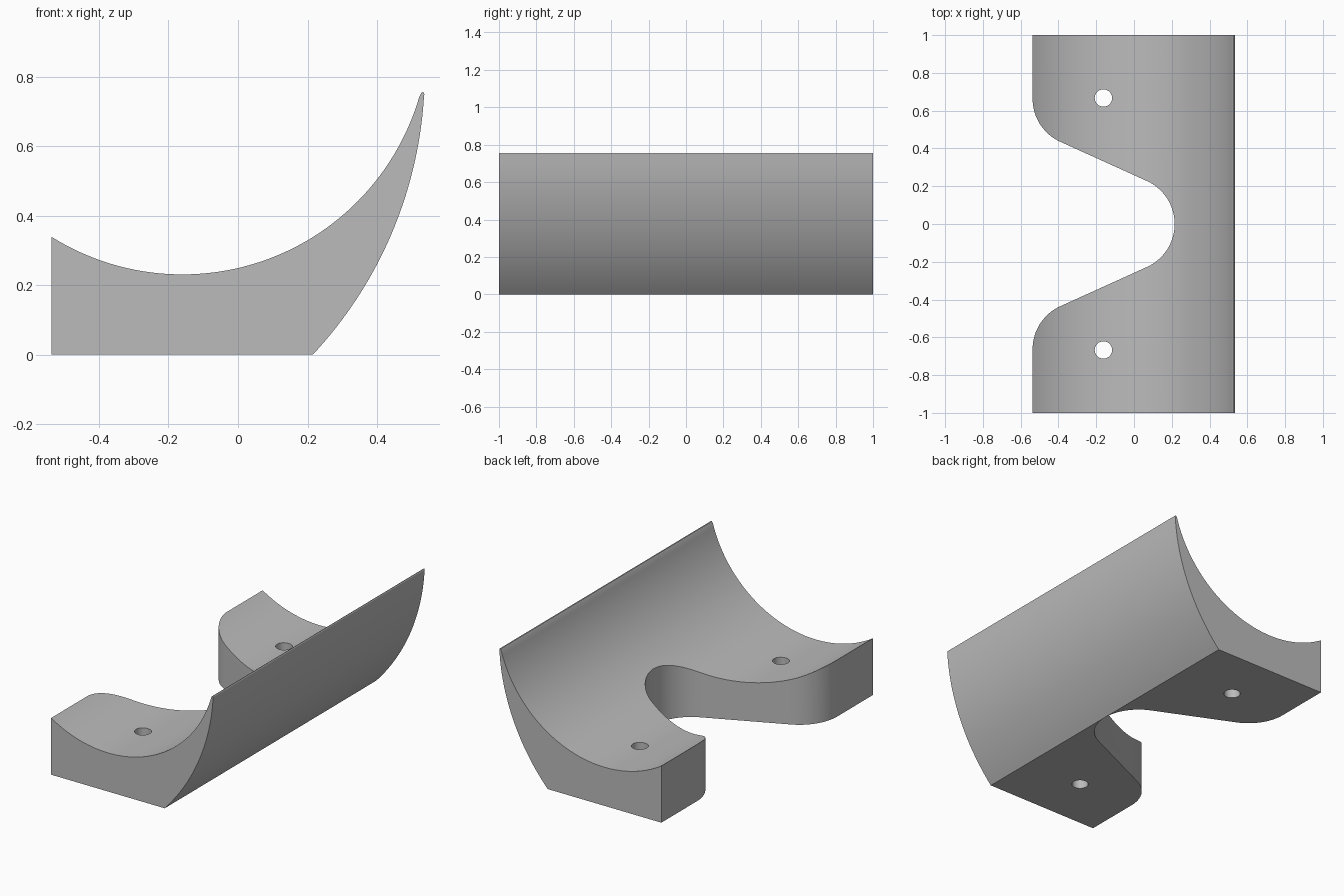
import bpy, bmesh
from math import sin, cos, radians, atan2, hypot

cube = bpy.data.objects.get("Cube")
if cube:
    bpy.data.objects.remove(cube, do_unlink=True)


def arc(cx, cy, r, start, end, n):
    """Points on an arc, angles in degrees."""
    angles = [radians(start + (end - start) * i / n) for i in range(n + 1)]
    return [(cx + r * cos(a), cy + r * sin(a)) for a in angles]


def angle_to(cx, cy, x, y):
    return atan2(y - cy, x - cx) * 180 / 3.14159265


def extrude(bm, points, vector):
    """Closed prism from a list of 3D points."""
    face = bm.faces.new([bm.verts.new(p) for p in points])
    ext = bmesh.ops.extrude_face_region(bm, geom=[face])
    verts = [v for v in ext["geom"] if isinstance(v, bmesh.types.BMVert)]
    bmesh.ops.translate(bm, verts=verts, vec=vector)
    bmesh.ops.recalc_face_normals(bm, faces=bm.faces[:])


def make_object(name, bm):
    mesh = bpy.data.meshes.new(name)
    bm.to_mesh(mesh)
    bm.free()
    obj = bpy.data.objects.new(name, mesh)
    bpy.context.collection.objects.link(obj)
    return obj


left, half = -0.537, 1.0

# Curved bracket: side profile with a concave cradle and a bowed back
ix, iz, ir = -0.16, 0.941, 0.71
ox, oz = -0.657, 0.816
outer_r = hypot(0.215 - ox, oz)
outer = arc(ox, oz, outer_r, angle_to(ox, oz, 0.215, 0),
            angle_to(ox, oz, 0.536, 0.735), 32)
tip = [(0.536, 0.75), (0.533, 0.756), (0.528, 0.754)]
inner = arc(ix, iz, ir, angle_to(ix, iz, 0.522, 0.743),
            angle_to(ix, iz, left, 0.339), 56)
inner[-1] = (left, inner[-1][1])
profile = [(left, 0)] + outer + tip + inner
bm = bmesh.new()
extrude(bm, [(x, -half, z) for x, z in profile], (0, 2 * half, 0))
bracket = make_object("curved_bracket", bm)

# Cutter: flared notch with rounded corners, plus two screw holes
bm = bmesh.new()
r, tilt = 0.25, 24
upper = arc(left + r, 0.663, r, 180, 270 - tilt, 16)
throat = arc(0.215 - r, 0, r, 90 - tilt, 0, 20)
side = [(-0.8, 0.663)] + upper + throat
notch = side + [(x, -y) for x, y in reversed(side[:-1])]
extrude(bm, [(x, y, -0.3) for x, y in notch], (0, 0, 1.5))
for y in (-0.667, 0.667):
    hole = arc(-0.162, y, 0.046, 0, 360, 32)[:-1]
    extrude(bm, [(px, py, -0.3) for px, py in hole], (0, 0, 1.5))
cutter = make_object("notch_cutter", bm)
cutter.hide_render = True

bpy.ops.object.select_all(action="DESELECT")
bracket.select_set(True)
bpy.context.view_layer.objects.active = bracket
cut = bracket.modifiers.new("cut", "BOOLEAN")
cut.operation, cut.solver, cut.object = "DIFFERENCE", "EXACT", cutter
bpy.ops.object.modifier_apply(modifier=cut.name)
bpy.data.objects.remove(cutter, do_unlink=True)

# Plain grey finish
grey = bpy.data.materials.new("plain_grey")
grey.use_nodes = True
colour = (0.5, 0.5, 0.5, 1)
grey.diffuse_color = colour
grey.node_tree.nodes["Principled BSDF"].inputs["Base Color"].default_value = colour
bracket.data.materials.clear()
bracket.data.materials.append(grey)
bpy.ops.object.shade_smooth_by_angle(angle=radians(25))
